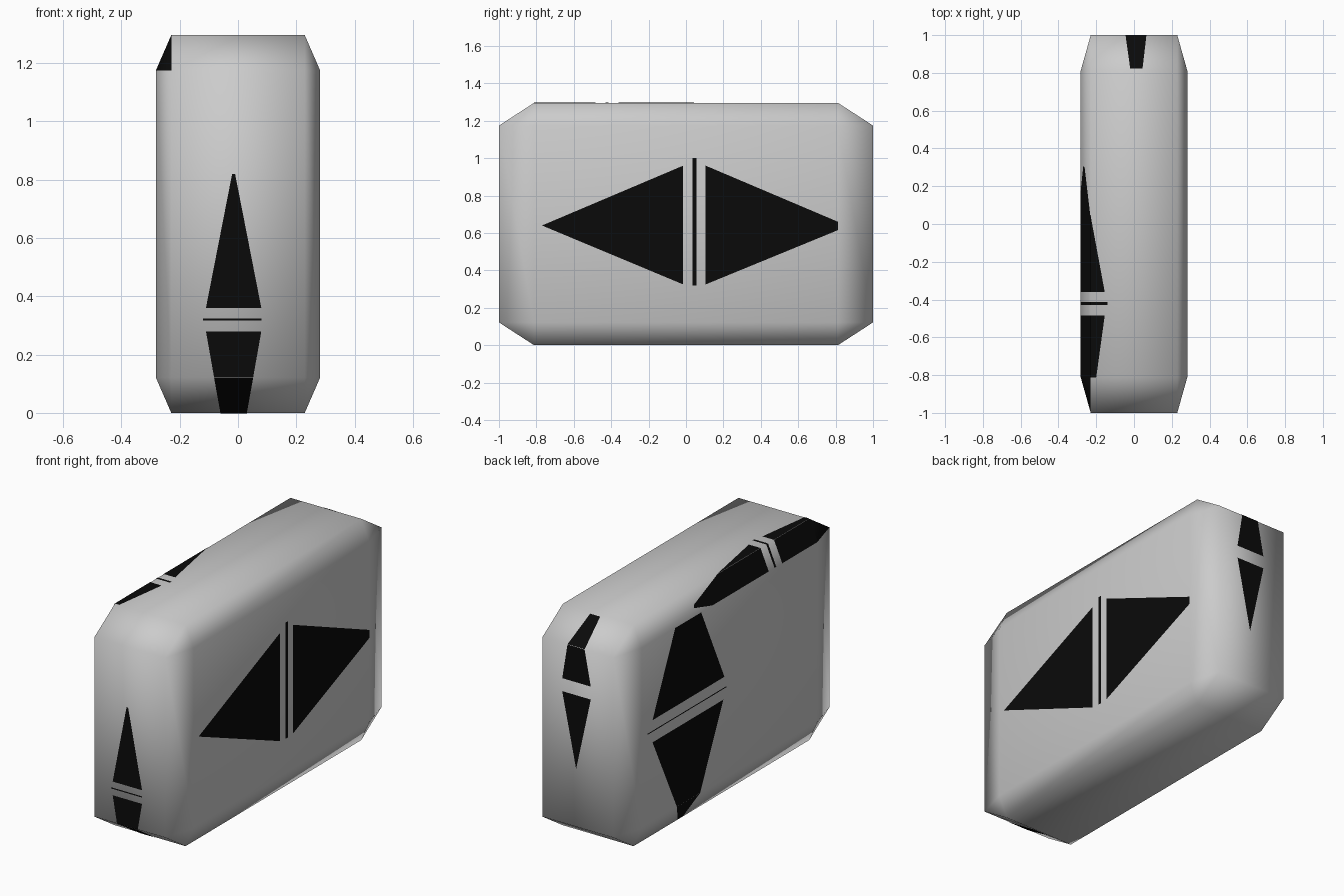
import bpy, bmesh
from mathutils import Vector

if "Cube" in bpy.data.objects:
    bpy.data.objects.remove(bpy.data.objects["Cube"])

HX, HY, HZ = 0.282, 1.0, 0.648      # half sizes
B = 0.188                           # bevel as a share of each half size
IX, IY = HX * (1 - B), HY * (1 - B)
LO, HI, TOP = HZ * B, HZ * (2 - B), HZ * 2


def material(name, rgb):
    m = bpy.data.materials.new(name)
    m.diffuse_color = (*rgb, 1)
    m.use_nodes = True
    m.node_tree.nodes["Principled BSDF"].inputs["Base Color"].default_value = m.diffuse_color
    return m


grey = material("light grey", (0.6, 0.6, 0.6))
black = material("black", (0.003, 0.003, 0.003))


def make_object(name, bm, mats):
    me = bpy.data.meshes.new(name)
    bm.to_mesh(me)
    bm.free()
    for m in mats:
        me.materials.append(m)
    ob = bpy.data.objects.new(name, me)
    bpy.context.collection.objects.link(ob)
    return ob


# Body: bevelled cube, stretched, smooth all over, one black corner
bm = bmesh.new()
bmesh.ops.create_cube(bm, size=2)
bmesh.ops.bevel(bm, geom=bm.edges[:], offset=B, segments=1, affect='EDGES')
for f in bm.faces:
    f.smooth = True
    c = f.calc_center_median()
    if len(f.verts) == 3 and c.x < 0 and c.y < 0 and c.z > 0:
        f.material_index = 1
bmesh.ops.scale(bm, vec=(HX, HY, HZ), verts=bm.verts)
bmesh.ops.translate(bm, vec=(0, 0, HZ), verts=bm.verts)
make_object("body", bm, [grey, black])


# Painted marks: flat pieces lying just above the surface
def marks(name, to3d, polys):
    bm = bmesh.new()
    for poly in polys:
        f = bm.faces.new([bm.verts.new(to3d(*p)) for p in poly])
        f.normal_update()
        if f.normal.dot(f.calc_center_median() - Vector((0, 0, HZ))) < 0:
            f.normal_flip()
        f.normal_update()
        bmesh.ops.translate(bm, vec=f.normal * 0.002, verts=f.verts[:])
    make_object(name, bm, [black])


def rect(a0, a1, b0, b1):
    return [(a0, b0), (a1, b0), (a1, b1), (a0, b1)]


def mix(a, b, t):
    return a + (b - a) * t


# Right side: two triangles and a thin bar
marks("right_marks", lambda y, z: (HX, y, z), [
    [(-0.77, 0.64), (-0.015, 0.325), (-0.015, 0.96)],
    [(0.105, 0.325), (IY, 0.615), (IY, 0.66), (0.105, 0.96)],
    rect(0.035, 0.055, 0.32, 1.0)])

# Left side, running on to the lower bevel
marks("left_marks", lambda y, z: (-HX, y, z), [
    [(0.05, 0.715), (0.715, 0.715), (0.505, HI), (0.265, HI)],
    [(0.06, 0.585), (0.715, 0.585), (0.49, LO), (0.275, LO)],
    rect(0.03, 0.76, 0.647, 0.653)])
marks("left_lower_bevel_mark", lambda y, t: (mix(-HX, -IX, t), y, mix(LO, 0, t)),
      [[(0.275, 0), (0.49, 0), (0.41, 0.95), (0.36, 0.95)]])

# Front, running on to the lower bevel
marks("front_marks", lambda x, z: (x, -HY, z), [
    [(-0.11, 0.36), (0.08, 0.36), (-0.01, 0.82), (-0.02, 0.82)],
    [(-0.11, 0.28), (0.08, 0.28), (0.052, LO), (-0.082, LO)],
    rect(-0.12, 0.08, 0.317, 0.324)])
marks("front_lower_bevel_mark", lambda x, t: (x, mix(-HY, -IY, t), mix(LO, 0, t)),
      [[(-0.082, 0), (0.052, 0), (0.03, 1), (-0.06, 1)]])

# Back, running on to the upper bevel
marks("back_marks", lambda x, z: (x, HY, z), [
    [(-0.085, 0.892), (0.1, 0.892), (0.01, 0.46)],
    [(-0.085, 0.968), (0.1, 0.968), (0.066, HI), (-0.045, HI)]])
marks("back_upper_bevel_mark", lambda x, t: (x, mix(HY, IY, t), mix(HI, TOP, t)),
      [[(-0.045, 0), (0.066, 0), (0.045, 0.95), (-0.02, 0.95)]])

# Top, running on to the left upper bevel
marks("top_marks", lambda x, y: (x, y, TOP), [
    [(-IX, 0.04), (-0.155, -0.36), (-IX, -0.36)],
    [(-IX, -0.485), (-0.155, -0.485), (-0.2, -IY), (-IX, -IY)],
    rect(-IX, -0.14, -0.43, -0.414)])
marks("top_bevel_marks", lambda y, t: (mix(-HX, -IX, t), y, mix(HI, TOP, t)), [
    [(0.16, 0), (0.31, 0.3), (0.3, 0.42), (0.04, 1), (-0.36, 1), (-0.36, 0)],
    rect(-IY, -0.485, 0, 1),
    rect(-0.43, -0.414, 0, 1)])
